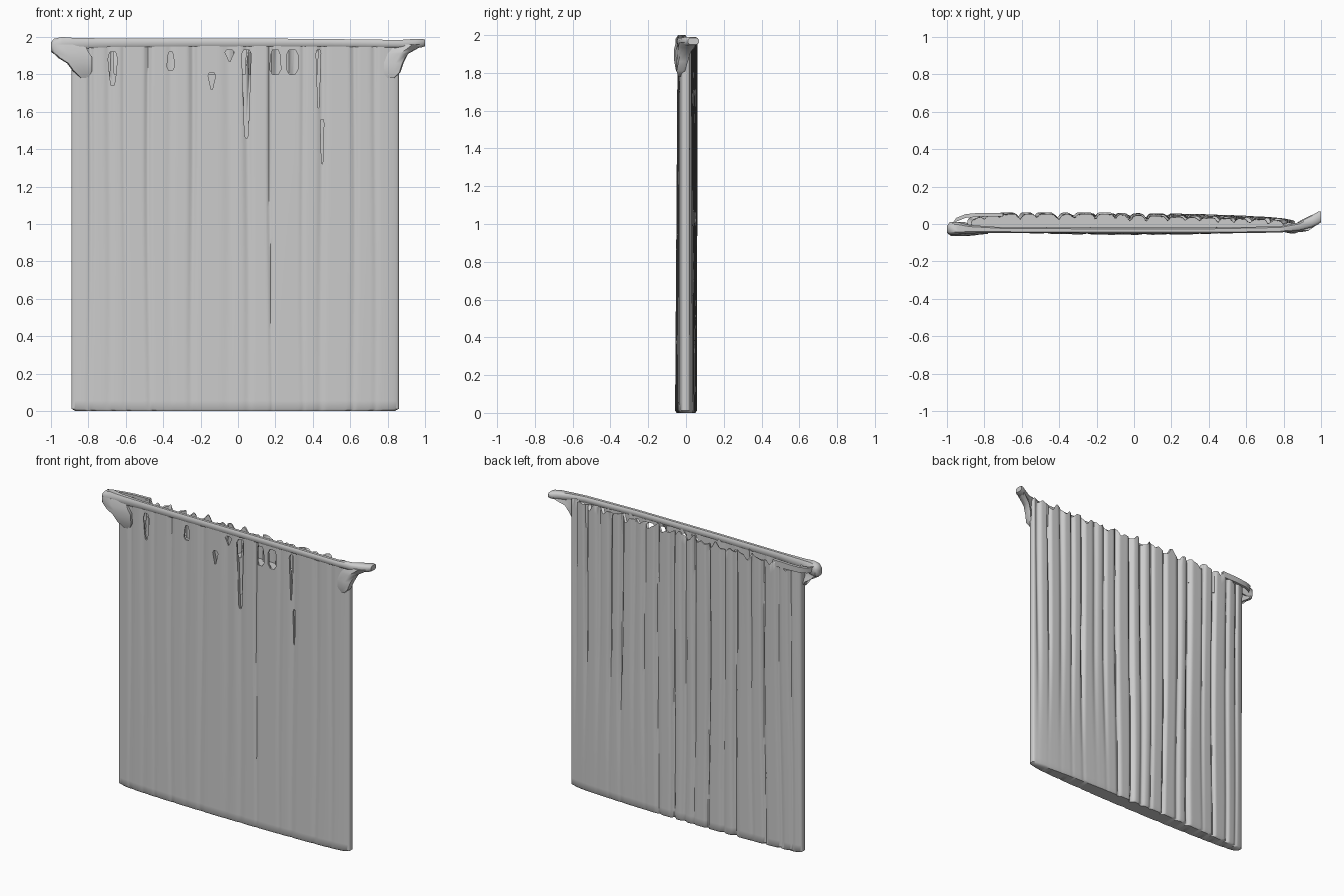
import bpy, bmesh, math, random
from math import sin, cos, pi, exp

if "Cube" in bpy.data.objects:
    bpy.data.objects.remove(bpy.data.objects["Cube"])
random.seed(4)

grey = bpy.data.materials.new("light grey cloth")
grey.diffuse_color = (0.6, 0.6, 0.6, 1)
grey.use_nodes = True
grey.node_tree.nodes["Principled BSDF"].inputs["Base Color"].default_value = grey.diffuse_color


def finish(name, bm, angle=40):
    bmesh.ops.recalc_face_normals(bm, faces=bm.faces)
    me = bpy.data.meshes.new(name)
    bm.to_mesh(me)
    bm.free()
    ob = bpy.data.objects.new(name, me)
    bpy.context.collection.objects.link(ob)
    me.materials.append(grey)
    bpy.ops.object.select_all(action='DESELECT')
    ob.select_set(True)
    bpy.context.view_layer.objects.active = ob
    bpy.ops.object.shade_smooth_by_angle(angle=math.radians(angle))
    return ob


def bridge(bm, rings):
    for a, b in zip(rings, rings[1:]):
        n = len(a)
        for i in range(n):
            bm.faces.new((a[i], a[(i + 1) % n], b[(i + 1) % n], b[i]))


def loft(name, rings):
    bm = bmesh.new()
    vs = [[bm.verts.new(p) for p in r] for r in rings]
    bridge(bm, vs)
    bm.faces.new(vs[0])
    bm.faces.new(vs[-1])
    return finish(name, bm, 50)


def lerp_table(table, x):
    for (x0, y0), (x1, y1) in zip(table, table[1:]):
        if x <= x1:
            return y0 + (y1 - y0) * max(0, (x - x0) / (x1 - x0))
    return table[-1][1]


# Fold layout: centre x, depth, width
HALF, MID, N = 0.875, -0.015, 220
FRONT_FOLDS = [(-.79, .012, .014), (-.69, .008, .02), (-.61, .008, .012), (-.48, .014, .014),
               (-.36, .006, .02), (-.24, .016, .018), (-.05, .008, .03), (.05, .014, .02),
               (.17, .016, .008), (.35, .008, .012), (.45, .014, .02), (.62, .012, .016), (.73, .008, .016)]
BACK_FOLDS = []
x = -.82
while x < .84:
    BACK_FOLDS.append((x, random.uniform(.014, .03), random.uniform(.010, .018), random.uniform(0, .9)))
    x += random.uniform(.075, .125)


def ends(x):
    return max(0, 1 - abs((x - MID) / HALF) ** 14) ** 0.5


def front_y(x, t):
    u = (x - MID) / HALF
    y = -.036 - .022 * (1 - u * u) * (1 - .6 * t)
    for c, d, w in FRONT_FOLDS:
        c += .012 * sin(3 * t + c * 9) * (1 - t)
        y += d * (.3 + .7 * t) * exp(-((x - c) / w) ** 2)
    return -.005 + (y + .005) * (.35 + .65 * ends(x))


def back_y(x, t):
    u = (x - MID) / HALF
    top = lerp_table([(-.9, .05), (-.75, .062), (-.15, .062), (.3, .045), (.8, .032), (.9, .03)], x)
    y = top * t + (.058 - .028 * u * u) * (1 - t)
    for c, d, w, keep in BACK_FOLDS:
        fade = min(1, max(0, (t - .1) / .4)) if c > .2 else 1
        k = (keep + (1 - keep) * t) * (.15 + .85 * fade)
        y -= d * k * exp(-((x + .012 * sin(4 * t + c * 7) * (1 - t) - c) / w) ** 2)
    return .003 + (max(y, .012) - .003) * (.35 + .65 * ends(x))


def back_top(x):
    return 1.955 + .012 * sin(x * 41) + .012 * sin(x * 67 + 1) + .008 * sin(x * 113)


# Pleated curtain body with an open trough along the top
def ring(bm, t, inset=0.0, z=None):
    xs = [MID - HALF * cos(pi * i / N) * .25 - HALF * (1 - 2 * i / N) * .75 for i in range(N + 1)]
    out = []
    for side in (0, 1):
        for x in (xs if side == 0 else xs[::-1]):
            fy, by = front_y(x, t), back_y(x, t)
            y = by if side else fy
            px = x
            if inset:
                m = (fy + by) / 2
                half = max((by - fy) / 2 - inset, .004)
                y = m + half if side else m - half
                px = MID + (x - MID) * .975
            h = (back_top(x) if side else 1.965) * t if z is None else z
            out.append(bm.verts.new((px, y, h)))
    return out


bm = bmesh.new()
bottom = ring(bm, 0, .008, 0)
rows = [bottom] + [ring(bm, t) for t in [.006] + [i / 36 for i in range(1, 37)]]
rows += [ring(bm, 1, .010), ring(bm, 1, .012, 1.80)]
bridge(bm, rows)
for r in (bottom, rows[-1]):
    L = len(r)
    for i in range(N):
        bm.faces.new((r[i], r[i + 1], r[L - 2 - i], r[L - 1 - i]))
curtain = finish("curtain", bm, 50)

# Slits and small openings below the lip: x, low z, high z, low width, high width
SLITS = [(-.67, 1.74, 1.92, .03, .05), (-.36, 1.82, 1.92, .04, .03), (-.14, 1.72, 1.81, .015, .04),
         (-.045, 1.87, 1.93, .015, .05), (.045, 1.46, 1.93, .02, .05), (.20, 1.80, 1.93, .06, .05),
         (.29, 1.80, 1.93, .06, .06), (.43, 1.62, 1.93, .006, .025), (.45, 1.32, 1.56, .008, .018)]
bm = bmesh.new()
for x, z0, z1, w0, w1 in SLITS:
    c = .2 * (z1 - z0) if z1 - z0 < .2 else .02
    prof = [(-w0 * .25, z0), (w0 * .25, z0), (w0 * .5, z0 + c), (w1 * .5, z1 - c),
            (w1 * .3, z1), (-w1 * .3, z1), (-w1 * .5, z1 - c), (-w0 * .5, z0 + c)]
    depth = -.008 if z0 > 1.78 else -.022
    vs = [[bm.verts.new((x + a, y, b)) for a, b in prof] for y in (-.12, depth)]
    bridge(bm, vs)
    bm.faces.new(vs[0])
    bm.faces.new(vs[1])
cutter = finish("slit_cutter", bm)
cutter.hide_render = True
mod = curtain.modifiers.new("slits", 'BOOLEAN')
mod.operation = 'DIFFERENCE'
mod.object = cutter
mod.solver = 'EXACT'
bpy.context.view_layer.objects.active = curtain
bpy.ops.object.modifier_apply(modifier=mod.name)
bpy.data.objects.remove(cutter)

# Rolled lip along the front top edge: x, front y, back y, low z, high z
LIP = [(-1, -.045, -.01, 1.92, 1.97), (-.985, -.055, .01, 1.91, 1.99), (-.94, -.055, .01, 1.92, 2.0),
       (-.88, -.05, -.005, 1.935, 1.995), (-.7, -.047, -.018, 1.945, 1.992), (-.2, -.05, -.02, 1.95, 1.992),
       (.4, -.05, -.02, 1.95, 1.99), (.78, -.046, -.012, 1.945, 1.985), (.88, -.035, .008, 1.94, 1.985),
       (.95, -.018, .045, 1.94, 1.99), (.985, -.002, .066, 1.945, 1.99), (1, .01, .068, 1.95, 1.985)]


def round_section(x, y0, y1, z0, z1):
    return [(x, (y0 + y1) / 2 + (y1 - y0) / 2 * sx, (z0 + z1) / 2 + (z1 - z0) / 2 * sz)
            for sx, sz in [(-.6, -1), (.6, -1), (1, -.5), (1, .5), (.6, 1), (-.6, 1), (-1, .5), (-1, -.5)]]


loft("top_lip", [round_section(*s) for s in LIP])

# Return of the lip around the left end to the back
RETURN = [(-.98, -.02, 0), (-.95, .025, .02), (-.9, .045, .03), (-.82, .052, .02), (-.7, .052, .01)]
loft("lip_return", [[(x, y - .01, 1.94), (x + .01, y + .008, 1.94), (x, y + .008, 1.985 - .3 * d),
                     (x, y - .012, 1.985 - .3 * d)] for x, y, d in RETURN])

# Flared corners sweeping out below the lip: z, inner x, outer x, front y, back y
LEFT = [(1.78, -.80, -.84, -.04, -.015), (1.82, -.78, -.885, -.055, .0), (1.86, -.78, -.915, -.062, .01),
        (1.89, -.78, -.965, -.064, .01), (1.92, -.8, -.992, -.064, .005), (1.96, -.82, -1, -.055, .005)]
RIGHT = [(1.78, .79, .835, -.042, -.02), (1.81, .78, .868, -.05, -.005), (1.86, .78, .885, -.05, .01),
         (1.91, .8, .91, -.045, .025), (1.935, .82, .955, -.042, .045), (1.96, .84, .995, -.036, .06)]


def wing(z, xi, xo, y0, y1):
    # the right corner curls backwards, the left one stays forward
    k = .75 if xo > 0 else .15
    tip = y0 + (y1 - y0) * k
    return [(xi, y0 + .012, z), (xi + (xo - xi) * .6, y0, z), (xo - (xo - xi) * .06, max(y0, tip - .035), z),
            (xo, tip, z), (xo - (xo - xi) * .08, y1, z), (xi + (xo - xi) * .55, y0 + (y1 - y0) * .6, z),
            (xi, y0 + .03, z)]


for name, table in (("left_flare", LEFT), ("right_flare", RIGHT)):
    loft(name, [wing(*row) for row in table])
